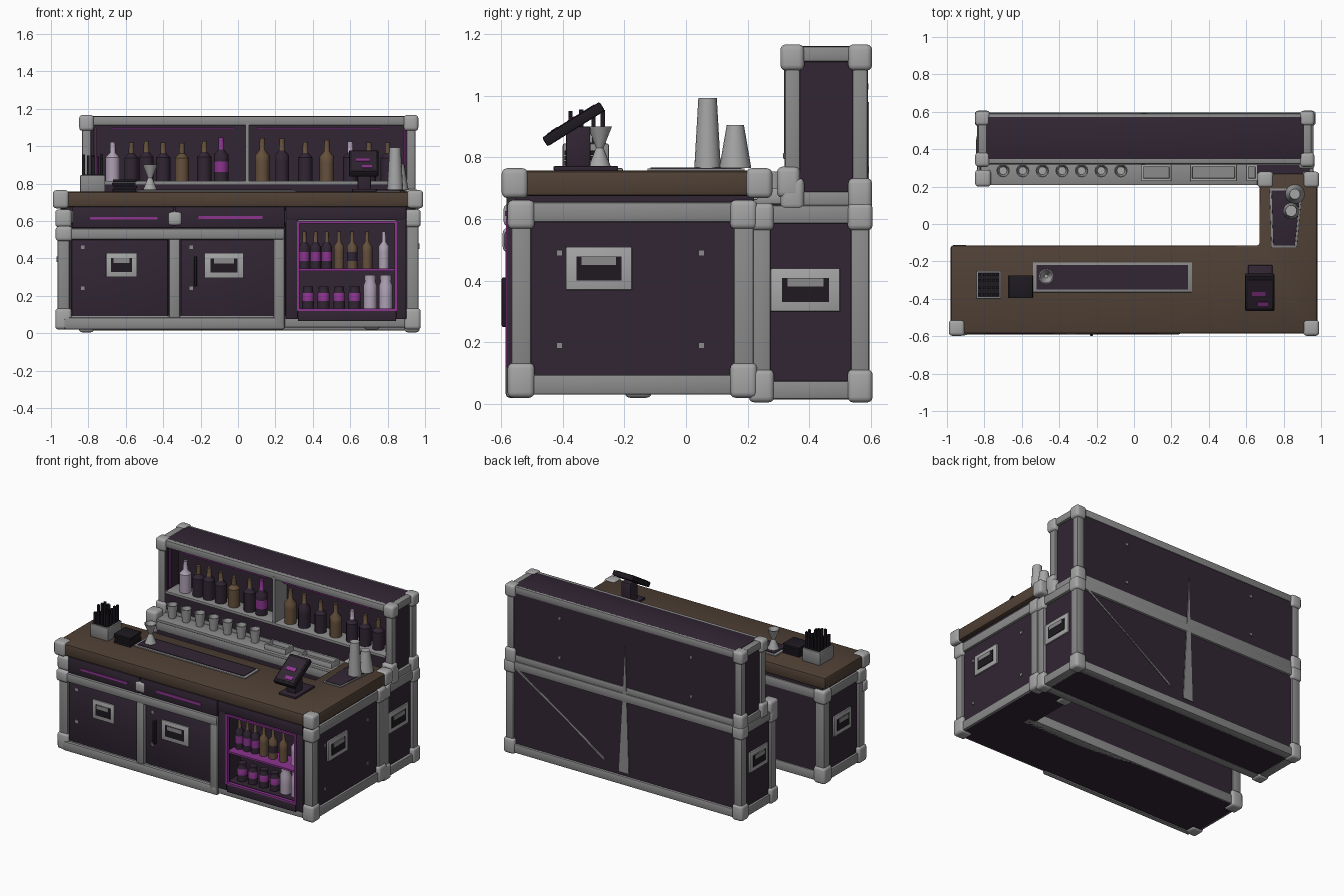
import bpy, bmesh, math, random
from mathutils import Matrix, Vector

if "Cube" in bpy.data.objects:
    bpy.data.objects.remove(bpy.data.objects["Cube"])

random.seed(4)


def mat(name, r, g, b):
    m = bpy.data.materials.new(name)
    m.diffuse_color = (r, g, b, 1)
    m.use_nodes = True
    m.node_tree.nodes["Principled BSDF"].inputs["Base Color"].default_value = m.diffuse_color
    return m


DARK = mat("dark_purple", .031, .019, .034)
RAIL = mat("rail_grey", .26, .26, .26)
STEEL = mat("light_steel", .38, .38, .38)
WOOD = mat("brown_wood", .080, .052, .036)
GLOW = mat("magenta", .26, .035, .27)
AMBER = mat("amber_glass", .13, .08, .045)
PALE = mat("pale_lilac", .42, .35, .45)
BLACK = mat("near_black", .013, .010, .015)


def finish(name, bm, mats, smooth=True):
    me = bpy.data.meshes.new(name)
    bmesh.ops.recalc_face_normals(bm, faces=bm.faces)
    bm.to_mesh(me)
    bm.free()
    for m in mats:
        me.materials.append(m)
    ob = bpy.data.objects.new(name, me)
    bpy.context.collection.objects.link(ob)
    if smooth:
        bpy.ops.object.select_all(action='DESELECT')
        ob.select_set(True)
        bpy.context.view_layer.objects.active = ob
        bpy.ops.object.shade_smooth_by_angle(angle=math.radians(40))
    return ob


def boxes(name, items, m, bevel=0.0, seg=2):
    """One object from boxes given as (x0, x1, y0, y1, z0, z1)."""
    bm = bmesh.new()
    for x0, x1, y0, y1, z0, z1 in items:
        mtx = Matrix.Translation(((x0+x1)/2, (y0+y1)/2, (z0+z1)/2)) @ Matrix.Diagonal((x1-x0, y1-y0, z1-z0, 1))
        bmesh.ops.create_cube(bm, size=1, matrix=mtx)
    if bevel:
        bmesh.ops.bevel(bm, geom=bm.edges[:], offset=bevel, segments=seg, profile=.5, affect='EDGES')
    return finish(name, bm, [m], bevel > 0)


def slab(name, pts, z0, z1, m, bevel):
    """Upright prism over an outline."""
    bm = bmesh.new()
    f = bm.faces.new([bm.verts.new((x, y, z0)) for x, y in pts])
    r = bmesh.ops.extrude_face_region(bm, geom=[f])
    bmesh.ops.translate(bm, vec=(0, 0, z1-z0), verts=[v for v in r['geom'] if isinstance(v, bmesh.types.BMVert)])
    bmesh.ops.bevel(bm, geom=bm.edges[:], offset=bevel, segments=2, profile=.5, affect='EDGES')
    return finish(name, bm, [m])


def case_frame(name, pts, z0, z1, w, c, skip=()):
    """Rails and posts along an outline, with rounded corner blocks."""
    h, k, bars, blocks = w/2, c/2, [], []
    for i, (x, y) in enumerate(pts):
        u, v = pts[(i+1) % len(pts)]
        for z in (z0, z1-w):
            bars.append((min(x, u)-h, max(x, u)+h, min(y, v)-h, max(y, v)+h, z, z+w))
        if i not in skip:
            bars.append((x-h, x+h, y-h, y+h, z0, z1))
            blocks += [(x-k, x+k, y-k, y+k, z0-.01, z0+c+.015), (x-k, x+k, y-k, y+k, z1-c, z1+.007)]
    boxes(name + "_rails", bars, RAIL, .008)
    boxes(name + "_corners", blocks, STEEL, .018, 3)


def lathe(name, prof, pos, mats, rule=None, n=12):
    """Turned shape from (radius, height) points."""
    bm = bmesh.new()
    rings = [[bm.verts.new((pos[0]+r*math.cos(2*math.pi*i/n), pos[1]+r*math.sin(2*math.pi*i/n), pos[2]+z))
              for i in range(n)] for r, z in prof]
    for j in range(len(rings)-1):
        for i in range(n):
            f = bm.faces.new((rings[j][i], rings[j][(i+1) % n], rings[j+1][(i+1) % n], rings[j+1][i]))
            f.material_index = rule(j) if rule else 0
    bm.faces.new(rings[0])
    top = bm.faces.new(rings[-1])
    top.material_index = rule(len(prof)-2) if rule else 0
    return finish(name, bm, mats)


def bottle(name, x, y, z, r, h, body, neck, label):
    prof = [(r, 0), (r, h*.2), (r, h*.45), (r, h*.6), (r*.4, h*.72), (r*.35, h)]
    lathe(name, prof, (x, y, z), [body, label, neck], lambda j: (0, 1, 0, 0, 2)[j])


def handle(name, a0, a1, z0, z1, at, axis, s):
    """Recessed grip on a wall: pale plate, dark dish and bar."""
    da, dz = (a1-a0)*.16, (z1-z0)*.22

    def b(p0, p1, q0, q1, t):
        d = sorted((at, at+s*t))
        return (*d, p0, p1, q0, q1) if axis == 'x' else (p0, p1, *d, q0, q1)
    boxes(name + "_plate", [b(a0, a1, z0, z1, .012)], STEEL, .004)
    boxes(name + "_dish", [b(a0+da, a1-da, z0+dz, z1-dz, .016)], BLACK)
    boxes(name + "_grip", [b(a0+da*1.5, a1-da*1.5, z1-dz*1.9, z1-dz, .02)], RAIL)


# --- front counter body with open cooler niche ---
boxes("counter_body", [(-.95, .30, -.555, -.13, .03, .68), (.30, .86, -.40, -.13, .03, .68),
                       (.86, .95, -.555, -.13, .03, .68), (.30, .86, -.555, -.40, .03, .12),
                       (.30, .86, -.555, -.40, .60, .68), (.69, .95, -.13, .22, .03, .68)], DARK)
case_frame("counter", [(-.933, -.535), (.933, -.535), (.933, .187), (.715, .187), (.715, -.155), (-.933, -.155)],
           .03, .655, .065, .088, skip=(4,))
slab("worktop", [(-.98, -.585), (.98, -.585), (.98, .27), (.67, .27), (.67, -.115), (-.98, -.115)], .675, .757, WOOD, .012)
boxes("worktop_corners", [(x, x+.085, y, y+.085, .668, .765)
                          for x, y in ((-.99, -.598), (.905, -.598), (.905, .195), (.66, .195))], STEEL, .018, 3)
# front: drawers, doors, rails
boxes("drawer_fronts", [(-.885, -.345, -.583, -.54, .565, .675), (-.335, .25, -.583, -.54, .565, .675),
                        (.255, .90, -.583, -.54, .605, .675)], DARK, .004)
boxes("drawer_slots", [(-.79, -.43, -.588, -.58, .607, .622), (-.21, .13, -.588, -.58, .61, .627)], GLOW)
boxes("doors", [(-.89, -.375, -.568, -.55, .09, .5), (-.305, .19, -.568, -.55, .09, .5)], DARK, .004)
boxes("door_rails", [(-.93, .25, -.59, -.55, .50, .562), (-.37, -.31, -.582, -.55, .08, .51),
                     (.19, .25, -.585, -.55, .03, .51), (-.93, .25, -.585, -.55, .02, .085)], RAIL, .012)
boxes("door_corners", [(-.975, -.885, -.595, -.54, .492, .572), (-.375, -.3, -.592, -.55, .575, .65)], STEEL, .018, 3)
boxes("door_pull", [(-.235, -.22, -.598, -.57, .25, .41)], BLACK, .004)
handle("left_door_handle", -.705, -.54, .3, .43, -.568, 'y', -1)
handle("right_door_handle", -.18, .03, .295, .43, -.568, 'y', -1)
boxes("door_studs", [(x-.01, x+.01, -.572, -.56, z-.01, z+.01) for x in (-.83, -.25) for z in (.24, .46)], RAIL)
# cooler
boxes("cooler_frame", [(.255, .32, -.58, -.54, .075, .61), (.845, .90, -.58, -.54, .075, .61),
                       (.32, .845, -.58, -.54, .065, .125)], DARK, .004)
boxes("cooler_glow", [(.315, .328, -.584, -.56, .12, .6), (.837, .85, -.584, -.56, .12, .6),
                      (.32, .845, -.584, -.56, .588, .6), (.32, .845, -.584, -.56, .12, .131),
                      (.32, .845, -.575, -.41, .333, .345)], GLOW)
for i, (x, b, n, l) in enumerate([(.355, DARK, AMBER, GLOW), (.415, DARK, AMBER, GLOW), (.475, DARK, AMBER, GLOW),
                                  (.54, AMBER, AMBER, AMBER), (.61, AMBER, AMBER, DARK),
                                  (.69, AMBER, AMBER, AMBER), (.78, PALE, PALE, PALE)]):
    bottle(f"cooler_bottle_{i}", x, -.49, .345, .028, .2, b, n, l)
for i in range(6):
    h, r = (.12, .032) if i < 4 else (.18, .036)
    lathe(f"cooler_jar_{i}", [(r, 0), (r, h*.35), (r, h*.7), (r*.8, h*.8), (r*.85, h)], (.375+.083*i, -.49, .13),
          [DARK if i < 4 else PALE, GLOW if i < 4 else PALE], lambda j: int(j == 1))
# side handles and studs
handle("right_side_handle", -.39, -.175, .37, .51, .95, 'x', 1)
handle("left_side_handle", -.43, -.24, .30, .44, -.95, 'x', -1)
boxes("side_studs", [(.945, .956, y-.01, y+.01, z-.01, z+.01) for y in (-.41, .05) for z in (.19, .49)], RAIL)

# --- back unit base with ledge ---
boxes("back_base", [(-.825, .94, .225, .58, .02, .65)], DARK)
case_frame("back_base", [(-.81, .245), (.93, .245), (.93, .565), (-.81, .565)], .015, .645, .06, .082)
handle("back_base_handle_right", .275, .5, .30, .44, .94, 'x', 1)
handle("back_base_handle_left", .3, .5, .30, .44, -.825, 'x', -1)
boxes("ledge", [(-.82, .66, .208, .33, .645, .665)], RAIL, .004)
boxes("ledge_corner", [(-.85, -.765, .2, .29, .62, .71), (.88, .965, .295, .37, .67, .77)], STEEL, .018, 3)
# sinks and glasses on the ledge
for i, (x0, x1) in enumerate([(.04, .2), (.3, .55), (.6, .66)]):
    boxes(f"sink_{i}", [(x0, x1, .23, .245, .66, .7), (x0, x1, .305, .32, .66, .7),
                        (x0, x0+.012, .23, .32, .66, .7), (x1-.012, x1, .23, .32, .66, .7)], STEEL, .003)
    boxes(f"sink_basin_{i}", [(x0+.01, x1-.01, .24, .31, .66, .672)], RAIL)
for i in range(7):
    lathe(f"glass_{i}", [(.024, 0), (.036, .09), (.031, .09), (.021, .02)], (-.7+.105*i, .285, .665), [STEEL])

# --- upper display cabinet ---
boxes("cabinet_shell", [(-.82, .93, .45, .585, .65, 1.15), (-.82, .93, .325, .45, .65, .80),
                        (-.82, .93, .325, .45, 1.12, 1.15), (-.82, -.77, .325, .45, .80, 1.12),
                        (.90, .93, .325, .45, .80, 1.12)], DARK)
boxes("cabinet_top", [(-.79, .91, .345, .575, 1.14, 1.162)], DARK, .006)
case_frame("cabinet", [(-.81, .345), (.925, .345), (.925, .565), (-.81, .565)], .64, 1.16, .05, .078)
boxes("cabinet_divider", [(.04, .058, .318, .45, .80, 1.13)], RAIL)
boxes("bottle_shelf", [(-.78, .90, .315, .45, .795, .815)], RAIL, .004)
boxes("cabinet_lights", [(-.68, -.02, .34, .36, 1.093, 1.101), (.1, .77, .34, .36, 1.093, 1.101),
                         (-.765, -.757, .34, .36, .83, 1.1), (.885, .893, .34, .36, .83, 1.1)], GLOW)
row = [(-.67, PALE, PALE), (-.57, DARK, AMBER), (-.49, DARK, AMBER), (-.40, DARK, AMBER), (-.30, AMBER, AMBER),
       (-.18, DARK, AMBER), (-.09, DARK, GLOW), (.13, AMBER, AMBER), (.235, DARK, AMBER), (.36, DARK, AMBER),
       (.475, AMBER, AMBER), (.60, DARK, PALE), (.70, DARK, AMBER), (.80, DARK, AMBER)]
for i, (x, b, n) in enumerate(row):
    bottle(f"display_bottle_{i}", x, .385, .815, .038, random.uniform(.2, .235), b, n, GLOW if n == GLOW else b)
# back brace and centre spike plates
for name, pts in (("back_brace", [(.90, .60), (.87, .60), (.2, .14), (.21, .165)]),
                  ("back_spike", [(.10, .1), (.02, .1), (.05, .98)])):
    bm = bmesh.new()
    f = bm.faces.new([bm.verts.new((x, .588, z)) for x, z in pts])
    r = bmesh.ops.extrude_face_region(bm, geom=[f])
    bmesh.ops.translate(bm, vec=(0, .006, 0), verts=[v for v in r['geom'] if isinstance(v, bmesh.types.BMVert)])
    finish(name, bm, [RAIL], False)
boxes("back_studs", [(x-.01, x+.01, .58, .592, z-.01, z+.01) for x in (-.45, .55) for z in (.76, 1.03)], RAIL)

# --- items on the worktop ---
boxes("bar_mat_rim", [(-.54, .31, -.365, -.205, .755, .765)], RAIL, .003)
boxes("bar_mat", [(-.52, .29, -.35, -.22, .76, .769)], DARK)
slab("cup_mat_rim", [(.735, -.125), (.87, -.125), (.90, .19), (.725, .19)], .755, .764, RAIL, .002)
slab("cup_mat", [(.745, -.115), (.86, -.115), (.89, .18), (.735, .18)], .76, .768, DARK, .002)
lathe("tall_cups", [(.043, 0), (.03, .228)], (.84, .07, .765), [STEEL], n=16)
lathe("short_cups", [(.052, 0), (.028, .14)], (.86, .16, .765), [STEEL], n=16)
lathe("jigger", [(.038, 0), (.012, .065), (.04, .135), (.034, .135), (.01, .075)], (-.47, -.28, .766), [STEEL], n=16)
boxes("straw_box", [(-.845, -.71, -.40, -.25, .755, .845)], RAIL, .006)
boxes("straw_box_inside", [(-.835, -.72, -.39, -.26, .84, .848)], BLACK)
boxes("straws", [(x-.007, x+.007, y-.007, y+.007, .84, random.uniform(.91, .96))
                 for x in (-.825, -.80, -.775, -.75, -.73) for y in (-.375, -.34, -.30, -.27)], BLACK)
boxes("napkins", [(-.67+d, -.545+d, -.395, -.275, z, z+.014)
                  for z, d in ((.757, 0), (.774, .004), (.791, -.003), (.808, .002))], BLACK, .002)
# order terminal
boxes("terminal_base", [(.61, .74, -.43, -.22, .757, .772)], DARK, .004)
boxes("terminal_stand", [(.64, .71, -.39, -.31, .77, .90)], DARK, .006)
tilt = Matrix.Translation((.672, -.365, .908)) @ Matrix.Rotation(math.radians(32), 4, 'X')
for ob in (boxes("terminal_screen", [(-.078, .078, -.11, .11, -.017, .017)], BLACK, .006),
           boxes("terminal_display", [(-.065, .065, -.09, .09, .012, .019)], DARK),
           boxes("terminal_icons", [(-.04, .03, -.01, .015, .015, .021), (-.01, .045, -.075, -.05, .015, .021)], GLOW)):
    ob.data.transform(tilt)
